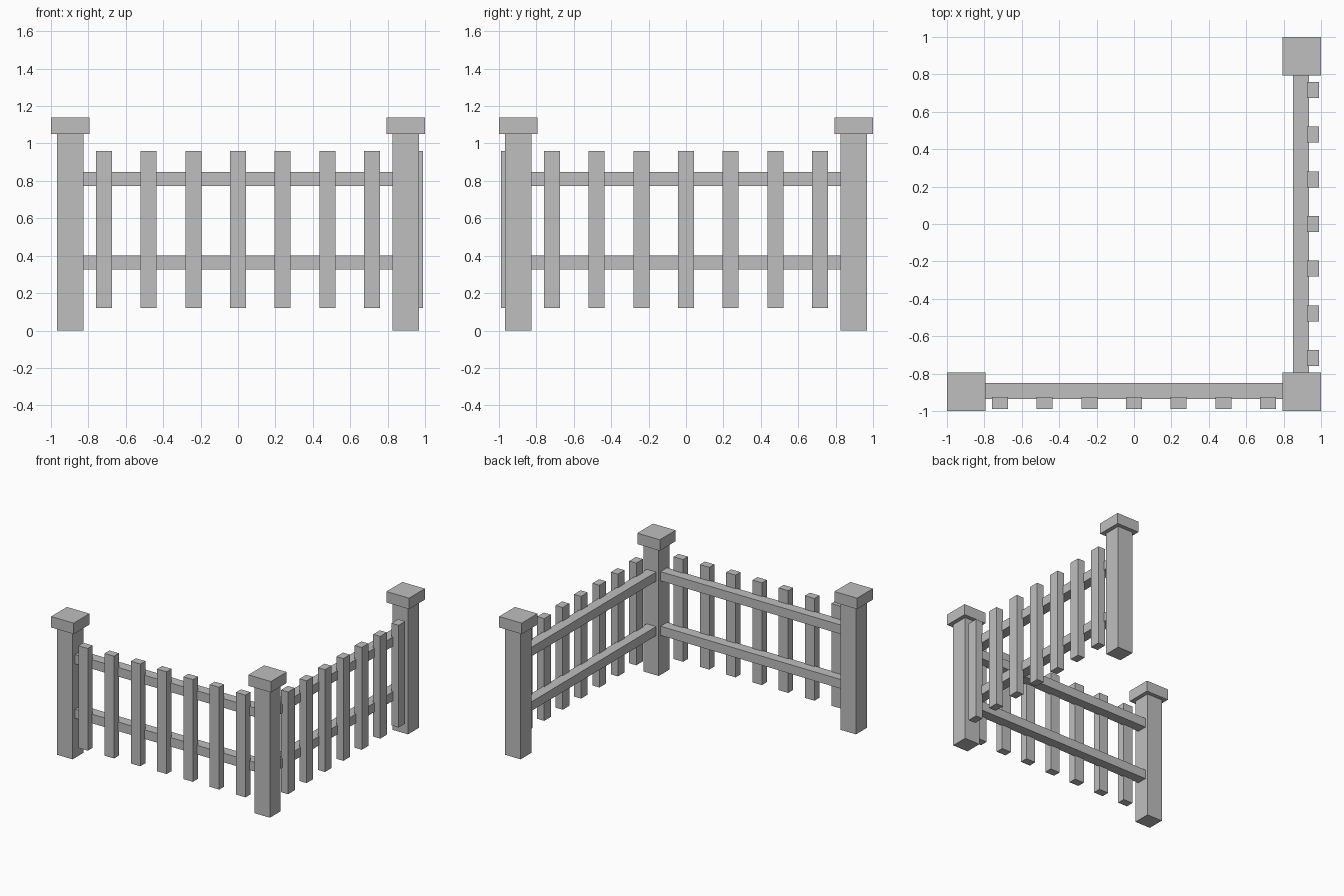
import bpy
from mathutils import Vector

cube = bpy.data.objects.get("Cube")
if cube:
    bpy.data.objects.remove(cube, do_unlink=True)

# Single plain grey
GREY = (0.52, 0.52, 0.52, 1.0)
grey = bpy.data.materials.new("plain_grey")
grey.use_nodes = True
grey.diffuse_color = GREY
grey.node_tree.nodes["Principled BSDF"].inputs["Base Color"].default_value = GREY


def box(name, low, high):
    """Box spanning two opposite corners."""
    low, high = Vector(low), Vector(high)
    bpy.ops.mesh.primitive_cube_add(size=1, location=(low + high) / 2)
    obj = bpy.context.object
    obj.name = name
    obj.scale = high - low
    bpy.ops.object.transform_apply(location=False, rotation=False, scale=True)
    obj.data.materials.append(grey)


def turned(low, high):
    """Swap a front-run box onto the left side, mirrored across the corner."""
    return (-high[1], -high[0], low[2]), (-low[1], -low[0], high[2])


POST, CAP = 0.07, 0.1025  # half widths
CENTRE = 0.8965

# Posts with square caps
for name, sx, sy in (("front_right", -1, -1), ("corner", 1, -1), ("back_left", 1, 1)):
    x, y = sx * CENTRE, sy * CENTRE
    box(name + "_post", (x - POST, y - POST, 0), (x + POST, y + POST, 1.05))
    box(name + "_cap", (x - CAP, y - CAP, 1.05), (x + CAP, y + CAP, 1.14))

# Rails and pickets of both fence runs
for run in ("front", "left"):
    parts = []
    for level, z in (("lower", 0.325), ("upper", 0.773)):
        parts.append((f"{run}_{level}_rail", (-0.83, -0.935, z), (0.83, -0.85, z + 0.075)))
    for i in range(7):
        x = (i - 3) * 0.239
        parts.append((f"{run}_picket_{i + 1}", (x - 0.043, -0.988, 0.12), (x + 0.043, -0.924, 0.96)))
    for name, low, high in parts:
        if run == "left":
            low, high = turned(low, high)
        box(name, low, high)
